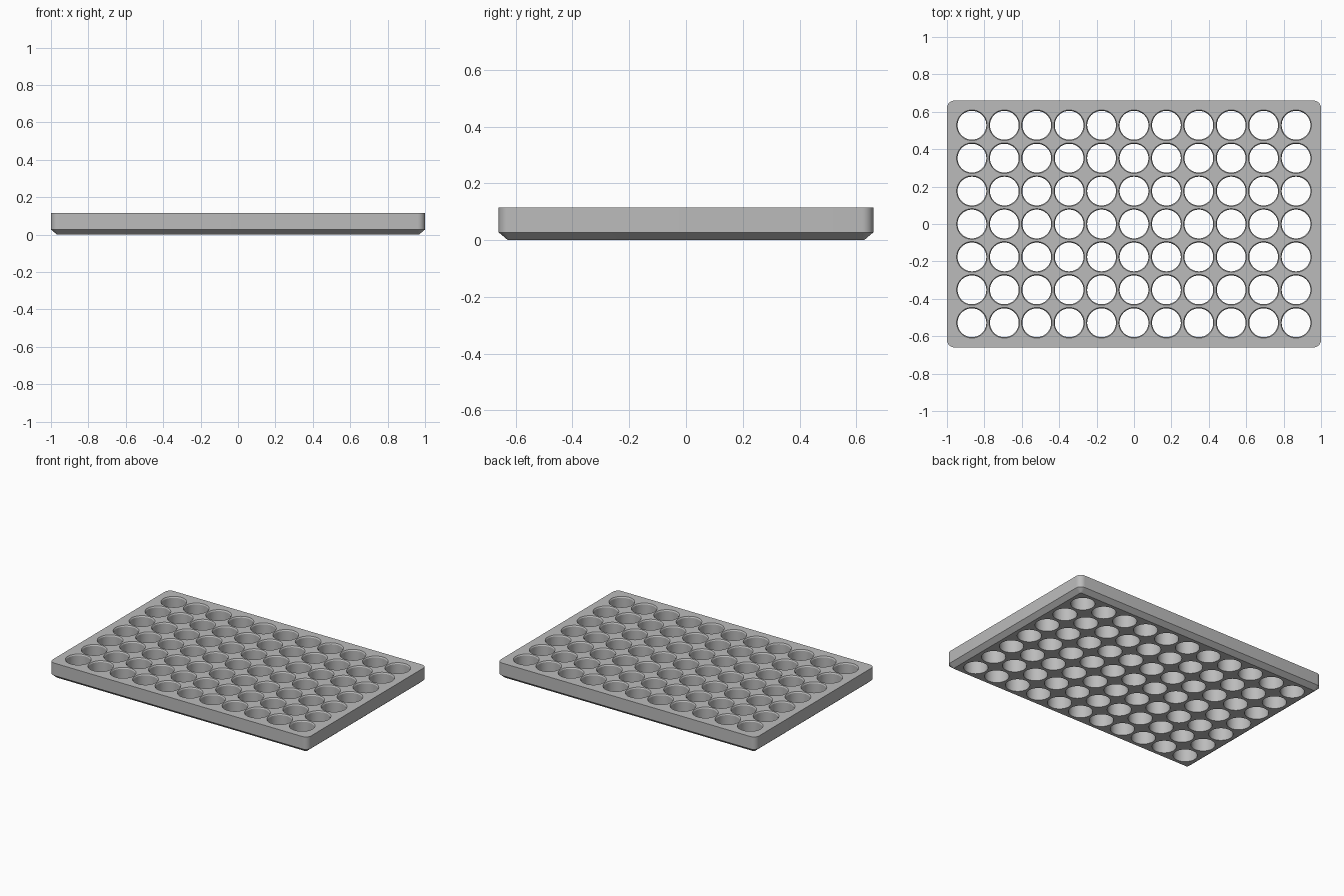
import bpy, bmesh
from math import sin, cos, pi, radians

cube = bpy.data.objects.get("Cube")
if cube:
    bpy.data.objects.remove(cube, do_unlink=True)

HALF_X, HALF_Y, HEIGHT = 1.0, 0.66, 0.114
CORNER, BEVEL_IN, BEVEL_UP = 0.04, 0.032, 0.027
COLS, ROWS, PITCH_X, PITCH_Y = 11, 7, 0.1733, 0.176
HOLE_R, RIM_R, RIM_DEPTH = 0.077, 0.082, 0.008

grey = bpy.data.materials.new("plain grey")
grey.use_nodes = True
COLOUR = (0.5, 0.5, 0.5, 1)
grey.diffuse_color = COLOUR
grey.node_tree.nodes["Principled BSDF"].inputs["Base Color"].default_value = COLOUR


def rounded_rect(inset, steps=8):
    """Outline of the tray, shrunk by inset, with round corners."""
    r = CORNER - inset
    points = []
    for i, (sx, sy) in enumerate([(1, 1), (-1, 1), (-1, -1), (1, -1)]):
        for k in range(steps + 1):
            a = (i + k / steps) * pi / 2
            points.append((sx * (HALF_X - CORNER) + r * cos(a),
                           sy * (HALF_Y - CORNER) + r * sin(a)))
    return points


def circle(cx, cy, r, steps=48):
    return [(cx + r * cos(2 * pi * k / steps), cy + r * sin(2 * pi * k / steps))
            for k in range(steps)]


def loft(bm, sections):
    """Closed solid through a stack of (outline, z) sections, bottom to top."""
    rings = [[bm.verts.new((x, y, z)) for x, y in pts] for pts, z in sections]
    for low, high in zip(rings, rings[1:]):
        n = len(low)
        for i in range(n):
            j = (i + 1) % n
            bm.faces.new((low[i], low[j], high[j], high[i]))
    bm.faces.new(rings[0][::-1])
    bm.faces.new(rings[-1])


def make_object(name, bm):
    mesh = bpy.data.meshes.new(name)
    bm.to_mesh(mesh)
    bm.free()
    mesh.materials.append(grey)
    obj = bpy.data.objects.new(name, mesh)
    bpy.context.collection.objects.link(obj)
    return obj


# Tray body: straight sides over a bevelled underside
bm = bmesh.new()
loft(bm, [(rounded_rect(BEVEL_IN), 0), (rounded_rect(0), BEVEL_UP),
          (rounded_rect(0), HEIGHT)])
tray = make_object("tray", bm)

# Grid of round through holes with a small countersunk rim
bm = bmesh.new()
for col in range(COLS):
    for row in range(ROWS):
        x = (col - (COLS - 1) / 2) * PITCH_X
        y = (row - (ROWS - 1) / 2) * PITCH_Y
        loft(bm, [(circle(x, y, HOLE_R), -0.05),
                  (circle(x, y, HOLE_R), HEIGHT - RIM_DEPTH),
                  (circle(x, y, RIM_R), HEIGHT),
                  (circle(x, y, RIM_R), HEIGHT + 0.05)])
cutter = make_object("hole_cutter", bm)
cutter.hide_render = True

cut = tray.modifiers.new("holes", 'BOOLEAN')
cut.operation = 'DIFFERENCE'
cut.solver = 'EXACT'
cut.object = cutter

bpy.ops.object.select_all(action='DESELECT')
tray.select_set(True)
bpy.context.view_layer.objects.active = tray
bpy.ops.object.modifier_apply(modifier=cut.name)
bpy.data.objects.remove(cutter, do_unlink=True)
bpy.ops.object.shade_smooth_by_angle(angle=radians(25))
